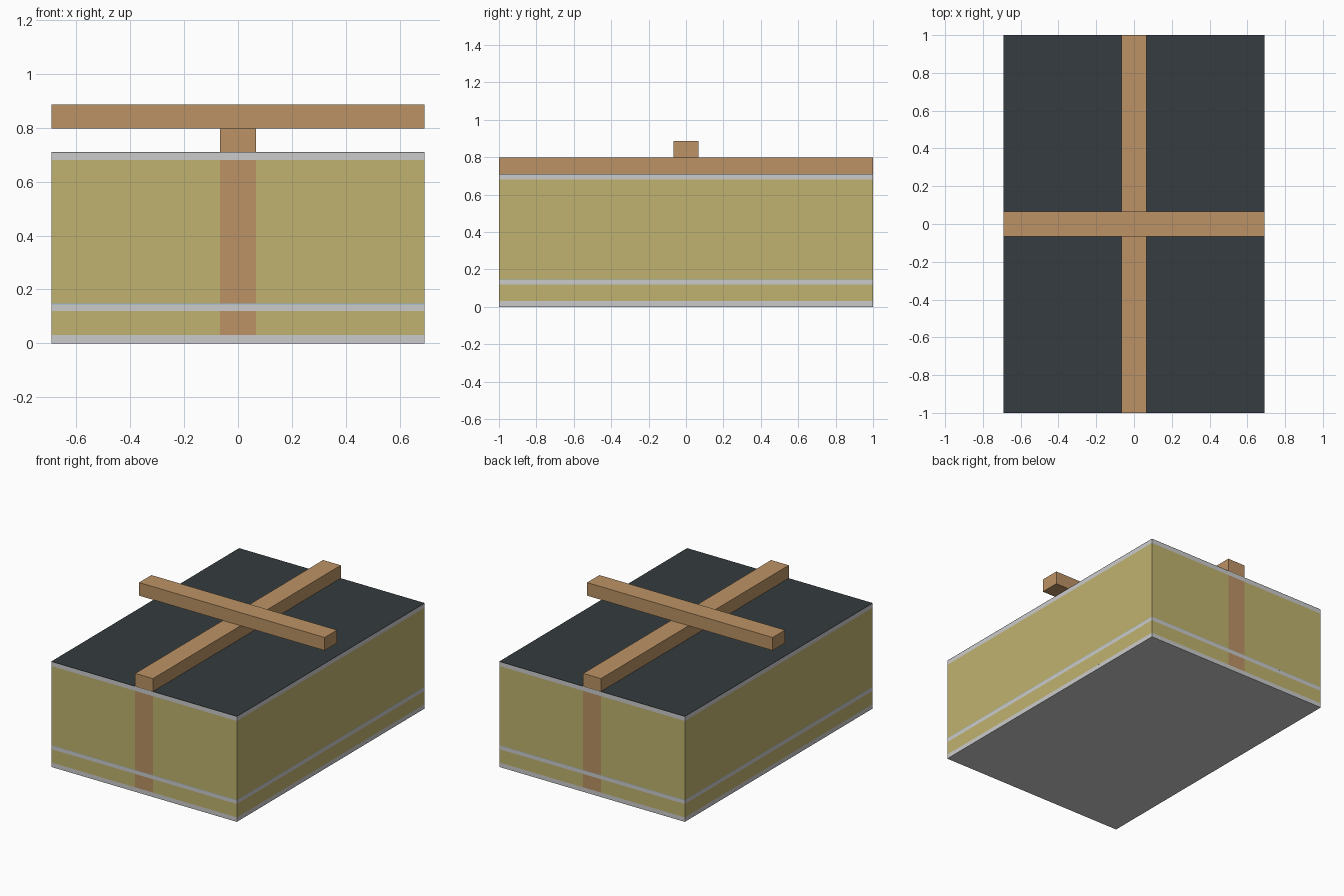
import bpy

if "Cube" in bpy.data.objects:
    bpy.data.objects.remove(bpy.data.objects["Cube"])

HX, HY, S = 0.692, 1.0, 0.066   # half width, half depth, half timber width


def material(name, rgb):
    m = bpy.data.materials.new(name)
    m.diffuse_color = (*rgb, 1)
    m.use_nodes = True
    m.node_tree.nodes["Principled BSDF"].inputs["Base Color"].default_value = m.diffuse_color
    return m


wool = material("insulation", (0.53, 0.45, 0.16))
stud = material("stud_wood", (0.50, 0.29, 0.13))
wood = material("batten_wood", (0.50, 0.29, 0.13))
dark = material("dark_sheet", (0.035, 0.045, 0.05))
blue = material("blue_sheet", (0.33, 0.48, 0.62))


def box(name, x, y, z, mat=None):
    """Box from (min, max) pairs on each axis."""
    bpy.ops.mesh.primitive_cube_add(size=1, location=[sum(r) / 2 for r in (x, y, z)])
    o = bpy.context.object
    o.name = name
    o.scale = [r[1] - r[0] for r in (x, y, z)]
    bpy.ops.object.transform_apply(location=False, rotation=False, scale=True)
    if mat:
        o.data.materials.append(mat)
    return o


X, Y, MID = (-HX, HX), (-HY, HY), (-S, S)

# Boards and thin sheets
box("inner_board", X, Y, (0, 0.03))
box("middle_board", X, Y, (0.12, 0.144))
box("vapour_sheet", X, Y, (0.144, 0.147), blue)
box("outer_board", X, Y, (0.68, 0.709))
box("wind_sheet", X, Y, (0.709, 0.711), dark)

# Timber cores with insulation either side
for layer, z in (("lower", (0.03, 0.12)), ("main", (0.147, 0.68))):
    box(layer + "_stud", MID, Y, z, stud)
    box(layer + "_insulation_left", (-HX, -S), Y, z, wool)
    box(layer + "_insulation_right", (S, HX), Y, z, wool)

# Crossed battens on the outside
box("lower_batten", MID, Y, (0.711, 0.798), wood)
box("upper_batten", X, MID, (0.798, 0.886), wood)
